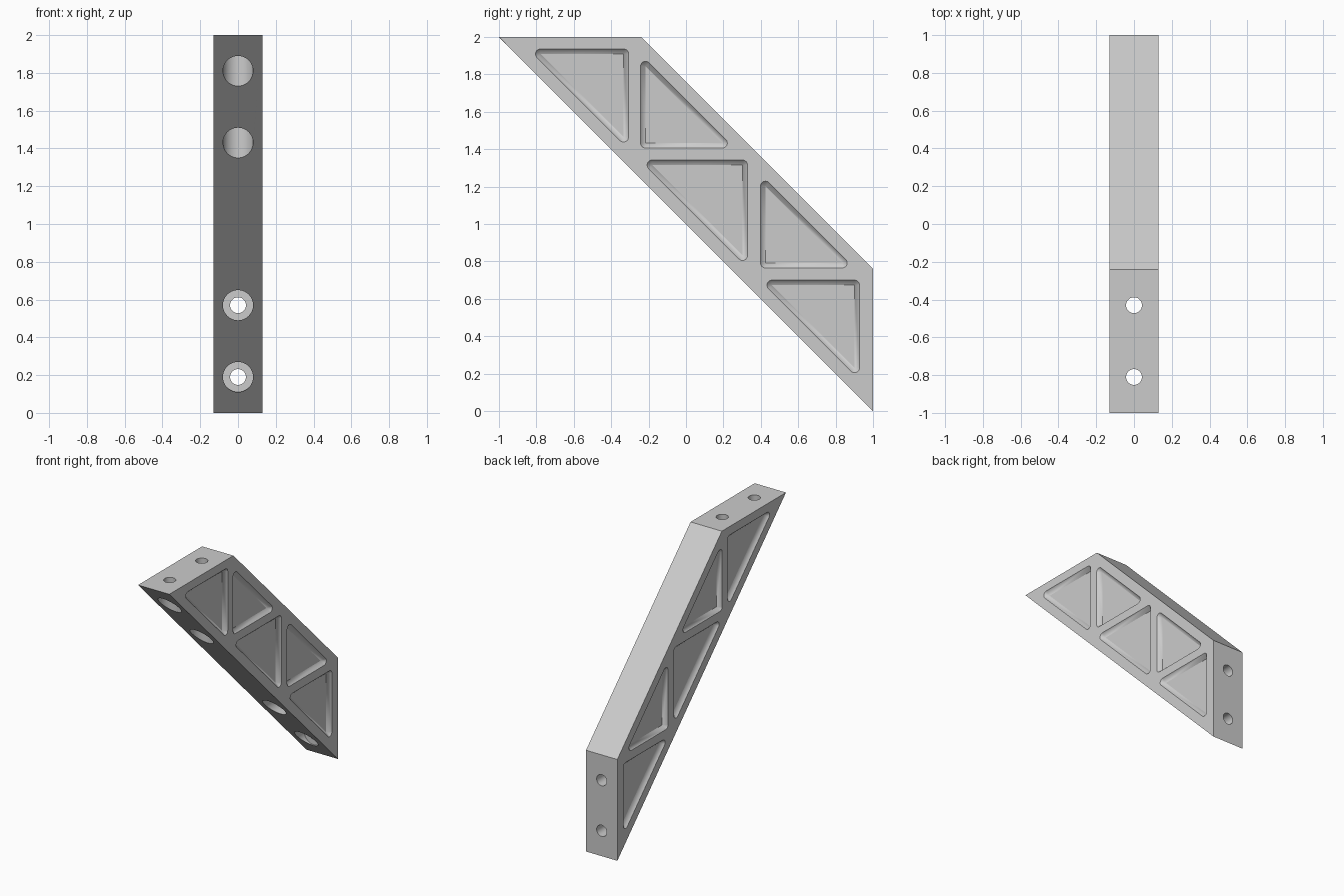
import bpy, bmesh, math
from mathutils import Vector

if "Cube" in bpy.data.objects:
    bpy.data.objects.remove(bpy.data.objects["Cube"], do_unlink=True)

HALF = 0.13      # half thickness of the brace
DEPTH = 0.03     # pocket depth
BEVEL = 0.027    # pocket wall slope and corner radius

grey = bpy.data.materials.new("light_grey")
grey.use_nodes = True
grey.diffuse_color = (0.6, 0.6, 0.6, 1)
grey.node_tree.nodes["Principled BSDF"].inputs["Base Color"].default_value = (0.6, 0.6, 0.6, 1)

bm = bmesh.new()


def patch(outline, holes, normal):
    """Flat face with holes."""
    edges = []
    for ring in [outline] + holes:
        verts = [bm.verts.new(p) for p in ring]
        edges += [bm.edges.new((verts[i - 1], verts[i])) for i in range(len(verts))]
    bmesh.ops.triangle_fill(bm, use_beauty=False, use_dissolve=False,
                            edges=edges, normal=Vector(normal))


def walls(rings):
    """Band of quads through rings of equal length; returns the last ring."""
    loops = [[bm.verts.new(p) for p in ring] for ring in rings]
    for a, b in zip(loops, loops[1:]):
        for i in range(len(a)):
            bm.faces.new((a[i - 1], a[i], b[i], b[i - 1]))
    return loops[-1]


def mirrored(ring):
    """Swap the top end of the brace with the back end."""
    return [(x, z - 1, y + 1) for x, y, z in ring]


def rounded_triangle(y, z, leg, sign, radius, x):
    """Right triangle grown outwards by radius, with round corners."""
    corners = [Vector((y, z)), Vector((y + sign * leg, z)), Vector((y, z + sign * leg))]
    ring = []
    for i, c in enumerate(corners):
        before, after = c - corners[i - 1], corners[(i + 1) % 3] - c
        start = math.atan2(-before.x, before.y)
        turn = before.angle(after)
        for k in range(9):
            a = start + turn * k / 8
            ring.append((x, c.x + radius * math.cos(a), c.y + radius * math.sin(a)))
    return ring


def circle(y, radius, height):
    """Circle round a vertical axis; height is a function of y."""
    points = [(radius * math.cos(a), y + radius * math.sin(a))
              for a in (math.tau * k / 40 for k in range(40))]
    return [(px, py, height(py)) for px, py in points]


def strip(start, end):
    """Rectangle across the full thickness between two profile points."""
    return [(-HALF, *start), (HALF, *start), (HALF, *end), (-HALF, *end)]


# Counterbored screw holes in the top end, repeated in the back end
top_holes, slope_holes = [], []
for y in (-0.81, -0.43):
    rings = [circle(y, 0.042, lambda v: 2), circle(y, 0.042, lambda v: 1.9),
             circle(y, 0.08, lambda v: 1.9), circle(y, 0.08, lambda v: 1 - v)]
    walls(rings)
    walls([mirrored(r) for r in rings])
    top_holes.append(rings[0])
    slope_holes += [rings[-1], mirrored(rings[-1])]

# End faces and the two sloping faces
profile = [(-1, 2), (-0.24, 2), (1, 0.76), (1, 0)]
top = strip(profile[0], profile[1])
patch(top, top_holes, (0, 0, 1))
patch(mirrored(top), [mirrored(r) for r in top_holes], (0, 1, 0))
patch(strip(profile[1], profile[2]), [], (0, 1, 1))
patch(strip(profile[0], profile[3]), slope_holes, (0, -1, -1))

# Sides with triangular pockets: corner y, corner z, leg, direction
pockets = [(-0.334, 1.909, 0.444, -1), (-0.216, 1.433, 0.41, 1),
           (0.302, 1.315, 0.483, -1), (0.425, 0.792, 0.41, 1),
           (0.901, 0.673, 0.441, -1)]
for side in (-1, 1):
    rims = []
    for pocket in pockets:
        rim = rounded_triangle(*pocket, BEVEL, side * HALF)
        floor = rounded_triangle(*pocket, 0, side * (HALF - DEPTH))
        bm.faces.new(walls([rim, floor]))
        rims.append(rim)
    patch([(side * HALF, y, z) for y, z in profile], rims, (side, 0, 0))

# Weld everything into one closed solid
bmesh.ops.remove_doubles(bm, verts=bm.verts[:], dist=0.0002)
bmesh.ops.recalc_face_normals(bm, faces=bm.faces[:])
mesh = bpy.data.meshes.new("diagonal_brace")
bm.to_mesh(mesh)
bm.free()
mesh.materials.append(grey)
brace = bpy.data.objects.new("diagonal_brace", mesh)
bpy.context.collection.objects.link(brace)

bpy.ops.object.select_all(action="DESELECT")
bpy.context.view_layer.objects.active = brace
brace.select_set(True)
bpy.ops.object.shade_smooth_by_angle(angle=math.radians(30))
